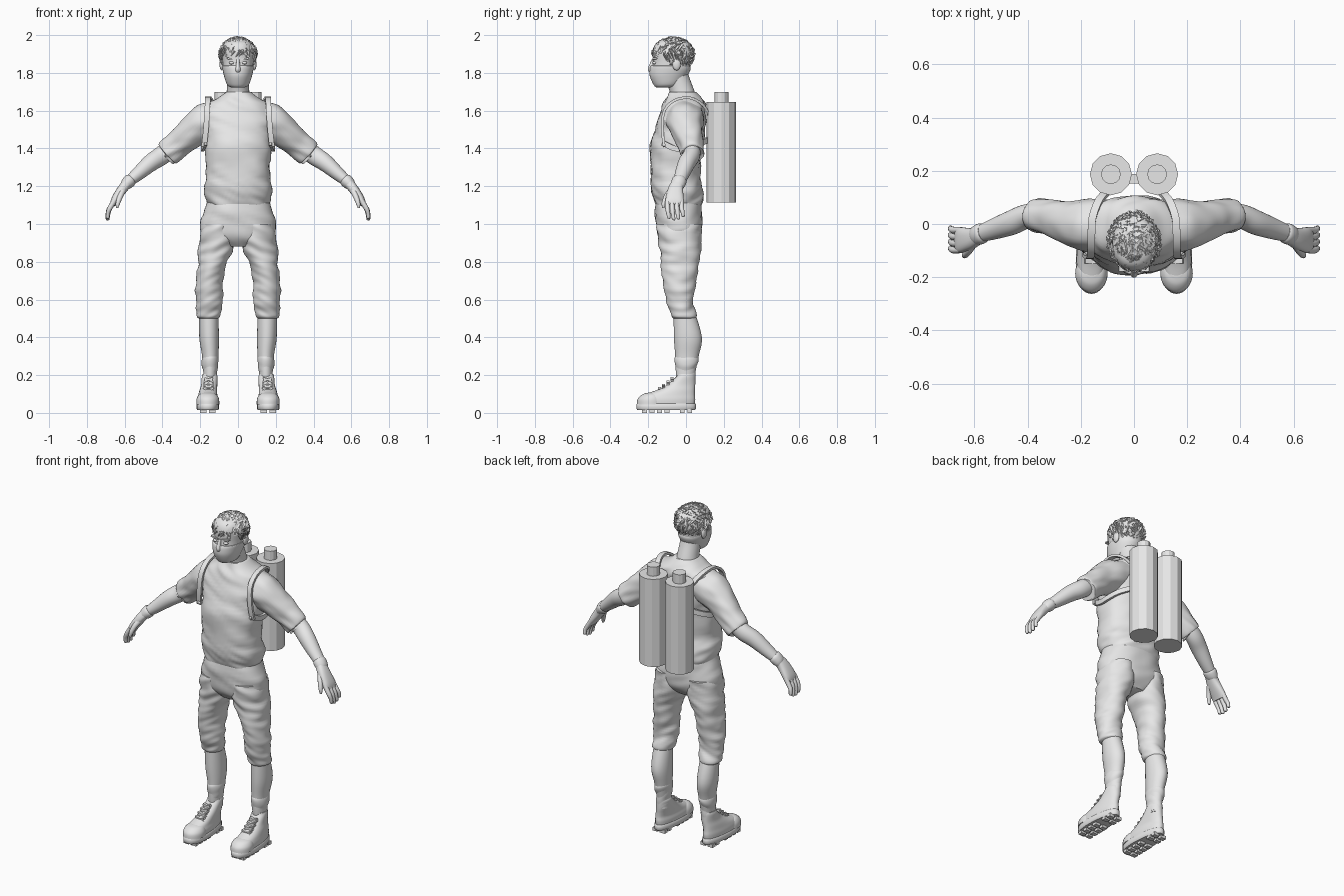
import bpy, bmesh, math, random
from mathutils import Vector, Matrix, noise

random.seed(4)
if "Cube" in bpy.data.objects:
    bpy.data.objects.remove(bpy.data.objects["Cube"], do_unlink=True)

grey = bpy.data.materials.new("plain_grey")
grey.use_nodes = True
grey.diffuse_color = (0.8, 0.8, 0.8, 1)
grey.node_tree.nodes["Principled BSDF"].inputs["Base Color"].default_value = grey.diffuse_color


def finish(name, bm, mirror=False, smooth=45):
    """Turn a bmesh into an object, optionally mirrored and smoothed."""
    bmesh.ops.recalc_face_normals(bm, faces=bm.faces)
    mesh = bpy.data.meshes.new(name)
    bm.to_mesh(mesh)
    bm.free()
    obj = bpy.data.objects.new(name, mesh)
    bpy.context.collection.objects.link(obj)
    mesh.materials.append(grey)
    if smooth:
        bpy.ops.object.select_all(action="DESELECT")
        obj.select_set(True)
        bpy.context.view_layer.objects.active = obj
        bpy.ops.object.shade_smooth_by_angle(angle=math.radians(smooth))
    if mirror:
        obj.modifiers.new("mirror", "MIRROR").use_axis = (True, False, False)
    return obj


def spline(rings, i, t):
    """Interpolate all the numbers of neighbouring rings."""
    last = len(rings) - 1
    a, b, c, d = (rings[min(max(k, 0), last)] for k in (i - 1, i, i + 1, i + 2))
    return [q + t / 2 * (r - p + t * (2 * p - 5 * q + 4 * r - s + t * (3 * (q - r) + s - p)))
            for p, q, r, s in zip(a, b, c, d)]


def loft(name, rings, mirror=False, sides=28, steps=5, flat=False, ref=(0, 1, 0),
         power=2.0, egg=0.0, folds=0.0, smooth=45, start=0.0):
    """Skin of oval rings (x, y, z, radius across, radius along ref)."""
    fine = [spline(rings, i, k / steps) for i in range(len(rings) - 1) for k in range(steps)]
    fine.append(list(rings[-1]))
    bm, loops = bmesh.new(), []
    for i, ring in enumerate(fine):
        centre = Vector(ring[:3])
        ahead = Vector(fine[min(i + 1, len(fine) - 1)][:3])
        behind = Vector(fine[max(i - 1, 0)][:3])
        axis = Vector((0, 0, 1)) if flat else (ahead - behind).normalized()
        v = Vector(ref)
        v = (v - axis * v.dot(axis)).normalized()
        u = v.cross(axis)
        loop = []
        for k in range(sides):
            a = start + math.tau * k / sides
            c, s = (math.copysign(abs(f) ** (2 / power), f) for f in (math.cos(a), math.sin(a)))
            offset = u * c * ring[3] * (1 - egg * s) + v * s * ring[4]
            p = centre + offset
            if folds:
                n = noise.noise(Vector((p.x * 9, p.y * 9, p.z * 26 + p.x * 12)))
                p += offset.normalized() * folds * n
            loop.append(bm.verts.new(p))
        loops.append(loop)
    for low, high in zip(loops, loops[1:]):
        for k in range(sides):
            j = (k + 1) % sides
            bm.faces.new((low[k], low[j], high[j], high[k]))
    bm.faces.new(loops[0])
    bm.faces.new(loops[-1])
    return finish(name, bm, mirror, smooth)


def blob(name, place, size, mirror=False):
    bm = bmesh.new()
    bmesh.ops.create_uvsphere(bm, u_segments=16, v_segments=10, radius=1,
                              matrix=Matrix.LocRotScale(Vector(place), None, Vector(size)))
    return finish(name, bm, mirror, 60)


def boxes(name, specs, mirror=False):
    """One object made of (place, size, turn about y) boxes."""
    bm = bmesh.new()
    for place, size, turn in specs:
        m = Matrix.Translation(place) @ Matrix.Rotation(turn, 4, "Y") @ Matrix.Diagonal((*size, 1))
        bmesh.ops.create_cube(bm, size=1, matrix=m)
    return finish(name, bm, mirror, 0)


# Clothing on the trunk
loft("shirt", [(0, -.04, 1.1, .163, .12), (0, -.04, 1.13, .172, .13), (0, -.05, 1.18, .178, .135),
               (0, -.055, 1.25, .17, .13), (0, -.05, 1.4, .175, .14), (0, -.033, 1.5, .185, .135),
               (0, -.02, 1.58, .192, .12), (0, -.01, 1.635, .165, .11), (0, -.013, 1.67, .1, .09),
               (0, -.02, 1.7, .062, .07)],
     sides=56, flat=True, power=2.3, folds=.011)
loft("trouser_seat", [(0, -.035, .88, .09, .07), (0, -.035, .92, .17, .105), (0, -.035, .98, .203, .122),
                      (0, -.04, 1.06, .183, .125), (0, -.04, 1.14, .16, .118)],
     sides=48, flat=True, power=2.2, folds=.008)
loft("trouser_leg", [(.105, -.035, 1, .09, .12), (.11, -.033, .9, .098, .113), (.132, -.033, .8, .078, .103),
                     (.15, -.03, .7, .07, .088), (.152, -.03, .6, .071, .072), (.155, -.013, .52, .066, .066),
                     (.155, -.01, .5, .05, .055)],
     mirror=True, sides=40, steps=8, flat=True, folds=.014)

# Lower legs, socks and shoes
loft("lower_leg", [(.155, -.01, .54, .05, .055), (.153, .01, .4, .052, .074),
                   (.147, .005, .3, .043, .062), (.148, -.003, .2, .035, .05), (.148, 0, .15, .034, .045)],
     mirror=True, flat=True)
loft("sock", [(.148, 0, .16, .038, .052), (.148, 0, .22, .037, .051), (.147, .003, .28, .044, .061),
              (.147, .004, .3, .042, .059)], mirror=True, steps=7, flat=True, folds=.007)
loft("shoe_sole", [(.16, -.105, .015, .054, .152), (.16, -.105, .022, .058, .158),
                   (.16, -.105, .045, .058, .158), (.16, -.105, .05, .054, .153)],
     mirror=True, steps=1, flat=True, egg=.16, power=2.3)
loft("shoe_upper", [(.16, -.105, .04, .054, .15), (.16, -.103, .07, .055, .152), (.16, -.09, .095, .05, .137),
                    (.157, -.055, .12, .046, .102), (.152, -.025, .15, .042, .074),
                    (.15, -.002, .19, .041, .051), (.15, .001, .205, .037, .046)],
     mirror=True, flat=True, egg=.14, power=2.2)
loft("toe_cap", [(.16, -.185, .045, .061, .075), (.16, -.185, .075, .059, .07),
                 (.16, -.18, .098, .045, .05), (.16, -.18, .107, .02, .02)], mirror=True, flat=True)
boxes("shoe_laces", [((.156, -.14 + .022 * i, .123 + .018 * i), (.06 - .004 * i, .016, .01), turn)
                     for i in range(4) for turn in (-.3, .3)], mirror=True)
boxes("shoe_tread", [((.16 + side * .024, -.22 + .04 * i, .01), (.034, .026, .02), 0)
                     for i in range(7) if i != 4 for side in (-1, 1)], mirror=True)

# Arms and hands
loft("sleeve", [(.1, -.01, 1.575, .085, .1), (.17, -.005, 1.54, .1, .098), (.24, .005, 1.492, .086, .083),
                (.31, .025, 1.428, .074, .068), (.37, .035, 1.375, .07, .062), (.372, .035, 1.373, .052, .05)],
     mirror=True, sides=36, steps=7, folds=.01)
loft("forearm", [(.33, .03, 1.42, .05, .045), (.4, .03, 1.365, .05, .045), (.46, .005, 1.325, .046, .046),
                 (.53, -.02, 1.265, .036, .039), (.59, -.04, 1.215, .026, .03)], mirror=True)
loft("glove_cuff", [(.565, -.032, 1.238, .03, .034), (.573, -.035, 1.23, .035, .039),
                    (.59, -.042, 1.212, .032, .038), (.6, -.047, 1.2, .025, .034)], mirror=True, steps=3)
loft("palm", [(.58, -.04, 1.225, .026, .03), (.614, -.055, 1.182, .026, .04),
              (.65, -.06, 1.13, .021, .048), (.664, -.062, 1.1, .014, .045)], mirror=True, power=2.5)
for i, finger in enumerate(("index", "middle", "ring", "little")):
    y, drop = -.098 + .025 * i, (.008, 0, .004, .018)[i]
    loft(finger + "_finger", [(.65, y, 1.13, .014, .012), (.678, y, 1.085, .013, .013),
                              (.688, y + .004, 1.05 + drop, .011, .011),
                              (.69, y + .008, 1.025 + drop, .01, .009), (.69, y + .008, 1.02 + drop, .004, .004)],
         mirror=True, sides=10, steps=3)
loft("thumb", [(.605, -.07, 1.185, .018, .018), (.622, -.1, 1.15, .015, .015),
               (.636, -.117, 1.11, .012, .012), (.64, -.12, 1.085, .006, .006)],
     mirror=True, sides=10, steps=3, ref=(1, 0, 0))

# Head, face and mask
loft("neck", [(0, -.01, 1.65, .07, .07), (0, -.02, 1.7, .06, .066), (0, -.045, 1.77, .058, .065),
              (0, -.06, 1.82, .06, .065)], flat=True)
loft("head", [(0, -.11, 1.725, .03, .04), (0, -.1, 1.738, .052, .066), (0, -.09, 1.78, .068, .09),
              (0, -.08, 1.82, .078, .1), (0, -.075, 1.86, .082, .1), (0, -.07, 1.92, .086, .105),
              (0, -.07, 1.96, .07, .085), (0, -.07, 1.98, .03, .04)], sides=36, flat=True, power=2.2)
loft("face_mask", [(0, -.11, 1.722, .034, .046), (0, -.1, 1.736, .057, .071), (0, -.093, 1.78, .073, .098),
                   (0, -.085, 1.815, .081, .108), (0, -.083, 1.836, .083, .105), (0, -.08, 1.838, .078, .1)],
     sides=36, flat=True, power=2.1)
loft("nose", [(0, -.175, 1.795, .016, .012), (0, -.185, 1.818, .015, .017),
              (0, -.18, 1.845, .01, .013), (0, -.172, 1.872, .009, .009)], sides=12, flat=True)
blob("eye", (.034, -.165, 1.853), (.015, .013, .008), True)
boxes("eyebrow", [((.036, -.167, 1.874), (.044, .022, .009), -.15)], True)
blob("ear", (.086, -.05, 1.845), (.012, .022, .032), True)

# Hair: a cap cut along the hairline, covered in loose tufts
middle, size = Vector((0, -.067, 1.895)), Vector((.094, .107, .093))


def hairline(y):
    return 1.775 + .12 * min(max((-y - .035) / .085, 0), 1)


cap = bmesh.new()
bmesh.ops.create_uvsphere(cap, u_segments=32, v_segments=24, radius=1,
                          matrix=Matrix.LocRotScale(middle, None, size))
bare = [f for f in cap.faces if f.calc_center_median().z < hairline(f.calc_center_median().y)]
bmesh.ops.delete(cap, geom=bare, context="FACES")
finish("hair_cap", cap)

tufts = bmesh.new()
while len(tufts.faces) < 2200:
    n = Vector([random.gauss(0, 1) for _ in range(3)]).normalized()
    p = middle + Vector([a * b for a, b in zip(n, size)])
    if p.z < hairline(p.y):
        continue
    sweep = Vector((random.uniform(-.7, .7), -.5 if n.z > .3 else .3, -.7))
    sweep = (sweep - n * sweep.dot(n)).normalized()
    lean = (sweep + n * random.uniform(0, .3)).normalized()
    turn = lean.to_track_quat("Z", "Y")
    thick = .007 if n.z > 0 else .005
    m = Matrix.LocRotScale(p, turn, Vector((.014, thick, random.uniform(.025, .04))))
    bmesh.ops.create_cone(tufts, cap_ends=True, segments=5, radius1=1, radius2=.15, depth=1, matrix=m)
finish("hair_tufts", tufts, smooth=0)

# Harness straps
band = dict(mirror=True, sides=4, steps=3, ref=(1, 0, 0), start=math.pi / 4, smooth=30)
loft("shoulder_strap", [(.18, -.115, 1.41, .01, .02), (.17, -.125, 1.5, .01, .02), (.163, -.115, 1.6, .01, .02),
                        (.16, -.06, 1.655, .01, .02), (.157, .02, 1.668, .01, .02),
                        (.13, .09, 1.63, .01, .02), (.09, .13, 1.56, .01, .02)], **band)
band["ref"] = (0, 0, 1)
loft("side_strap", [(.172, -.125, 1.43, .01, .02), (.186, -.06, 1.4, .01, .02), (.187, .0, 1.4, .01, .02),
                    (.16, .065, 1.42, .01, .02), (.09, .12, 1.45, .01, .02)], **band)

# Twin tanks on the back
for name, radius, low, high in (("tank", .079, 1.115, 1.645), ("tank_valve", .037, 1.64, 1.7)):
    bm = bmesh.new()
    bmesh.ops.create_cone(bm, cap_ends=True, segments=12, radius1=radius, radius2=radius, depth=high - low,
                          matrix=Matrix.Translation((.087, .187, (low + high) / 2)))
    finish(name, bm, True, 0)
boxes("tank_bracket", [((0, .17, z), (.06, .035, .04), 0) for z in (1.25, 1.55)])
